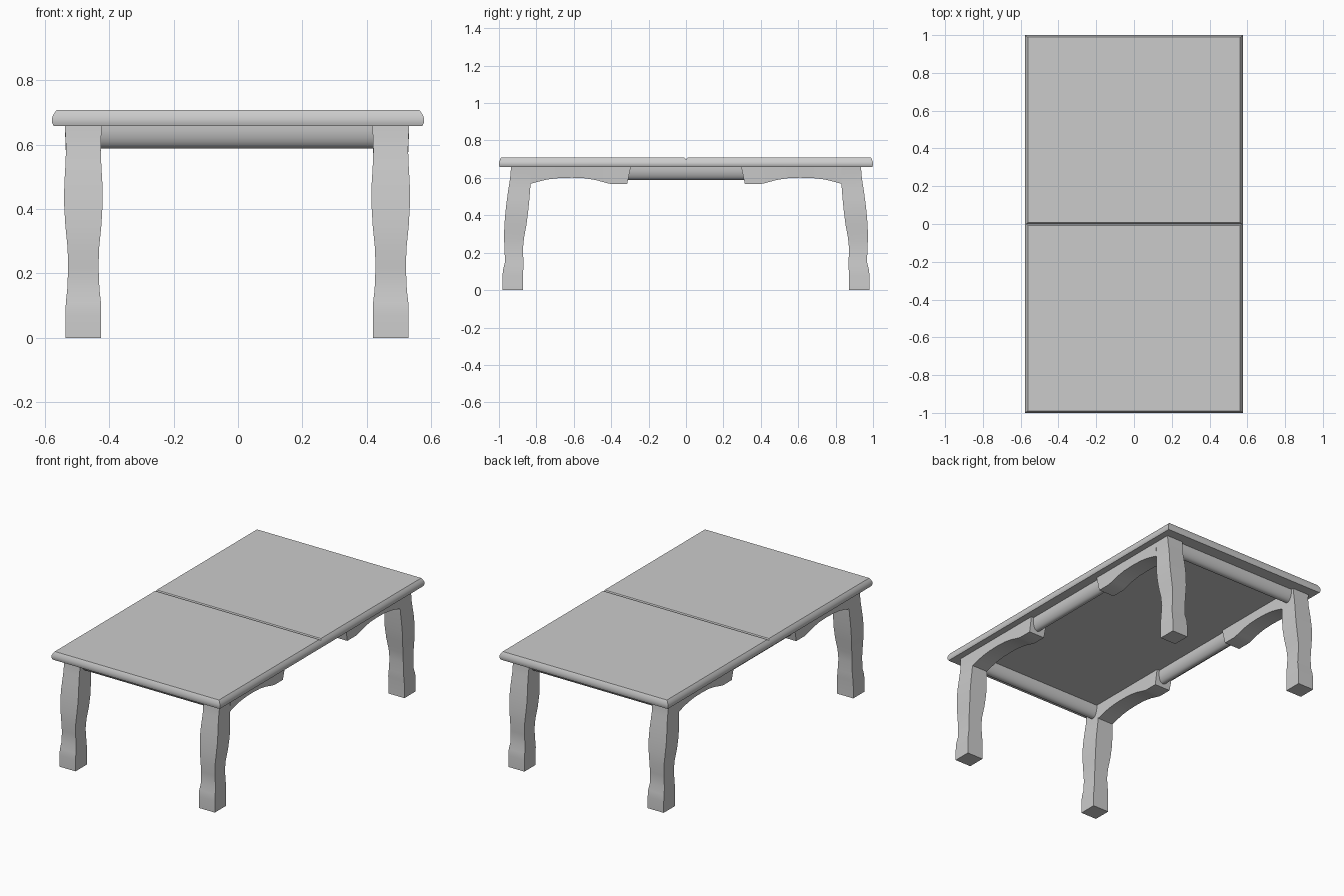
import bpy
import bmesh
import math

cube = bpy.data.objects.get("Cube")
if cube:
    bpy.data.objects.remove(cube, do_unlink=True)

# Single grey finish
grey = bpy.data.materials.new("plain_grey")
grey.use_nodes = True
colour = (0.6, 0.6, 0.6, 1)
grey.diffuse_color = colour
grey.node_tree.nodes["Principled BSDF"].inputs["Base Color"].default_value = colour


def loft(bm, sections):
    """Skin a chain of equal-length closed sections and cap both ends."""
    rings = [[bm.verts.new(p) for p in s] for s in sections]
    for a, b in zip(rings, rings[1:]):
        for i in range(len(a)):
            j = (i + 1) % len(a)
            bm.faces.new((a[i], a[j], b[j], b[i]))
    bm.faces.new(rings[0][::-1])
    bm.faces.new(rings[-1])


def finish(name, bm):
    bmesh.ops.recalc_face_normals(bm, faces=bm.faces)
    mesh = bpy.data.meshes.new(name)
    bm.to_mesh(mesh)
    bm.free()
    mesh.materials.append(grey)
    mesh.shade_smooth()
    mesh.set_sharp_from_angle(angle=math.radians(35))
    obj = bpy.data.objects.new(name, mesh)
    bpy.context.collection.objects.link(obj)
    return obj


UNDERSIDE = 0.658
LEG_X, LEG_SHIFT = 0.477, -0.003
SIDES = {"left": 1, "right": -1}
ENDS = {"back": 1, "front": -1}

# Table top: two leaves with a rounded rim, meeting at a shallow V groove
# rim rows: height, inset at the outer rim, inset at the middle joint
rim = [(UNDERSIDE, 0.006, 0), (0.668, 0.001, 0), (0.677, 0, 0), (0.686, 0.002, 0),
       (0.696, 0.007, 0), (0.703, 0.012, 0.003), (0.708, 0.016, 0.008)]
for end, sy in ENDS.items():
    bm = bmesh.new()
    sections = []
    for z, outer, joint in rim:
        x, y0, y1 = 0.578 - outer, sy * joint, sy * (1 - outer * 0.7)
        sections.append([(-x, y0, z), (x, y0, z), (x, y1, z), (-x, y1, z)])
    loft(bm, sections)
    finish(f"{end}_top_leaf", bm)

# Legs: wavy column plus an arched bracket along the long side
# column rows: height, half width, inner y, outer y
column = [(0, 0.055, 0.872, 0.982), (0.07, 0.055, 0.872, 0.982),
          (0.11, 0.0545, 0.87, 0.978), (0.15, 0.05, 0.869, 0.968),
          (0.22, 0.047, 0.872, 0.97), (0.28, 0.049, 0.866, 0.973),
          (0.35, 0.056, 0.853, 0.971), (0.42, 0.06, 0.844, 0.965),
          (0.48, 0.059, 0.838, 0.958), (0.53, 0.056, 0.834, 0.951),
          (0.58, 0.054, 0.83, 0.943), (0.62, 0.055, 0.83, 0.938),
          (UNDERSIDE, 0.0575, 0.83, 0.936)]
# bracket rows: y, lower height
arch = [(0.832, 0.568), (0.79, 0.58), (0.74, 0.592), (0.68, 0.599), (0.61, 0.601),
        (0.54, 0.598), (0.48, 0.588), (0.43, 0.574), (0.4, 0.567), (0.315, 0.567)]
for side, sx in SIDES.items():
    for end, sy in ENDS.items():
        cx = sx * LEG_X + LEG_SHIFT
        bm = bmesh.new()
        loft(bm, [[(cx - w, sy * a, z), (cx + w, sy * a, z),
                   (cx + w, sy * b, z), (cx - w, sy * b, z)]
                  for z, w, a, b in column])
        sections = []
        for y, z in arch:
            top_y = y - 0.02 if y == arch[-1][0] else y
            lo, hi = 0.054, 0.0575
            sections.append([(cx - lo, sy * y, z), (cx + lo, sy * y, z),
                             (cx + hi, sy * top_y, UNDERSIDE),
                             (cx - hi, sy * top_y, UNDERSIDE)])
        loft(bm, sections)
        finish(f"{end}_{side}_leg", bm)


# Rails: half-round bars under the top
def rail(name, half_length, place):
    steps = 16
    arc = [math.pi * i / steps for i in range(steps + 1)]
    bm = bmesh.new()
    loft(bm, [[place(t, 0.04 * math.cos(a), UNDERSIDE - 0.07 * math.sin(a)) for a in arc]
              for t in (-half_length, half_length)])
    finish(name, bm)


for end, sy in ENDS.items():
    rail(f"{end}_rail", 0.44, lambda t, u, z: (t, sy * 0.88 + u, z))
for side, sx in SIDES.items():
    rail(f"{side}_rail", 0.33, lambda t, u, z: (sx * LEG_X + LEG_SHIFT + u, t, z))
